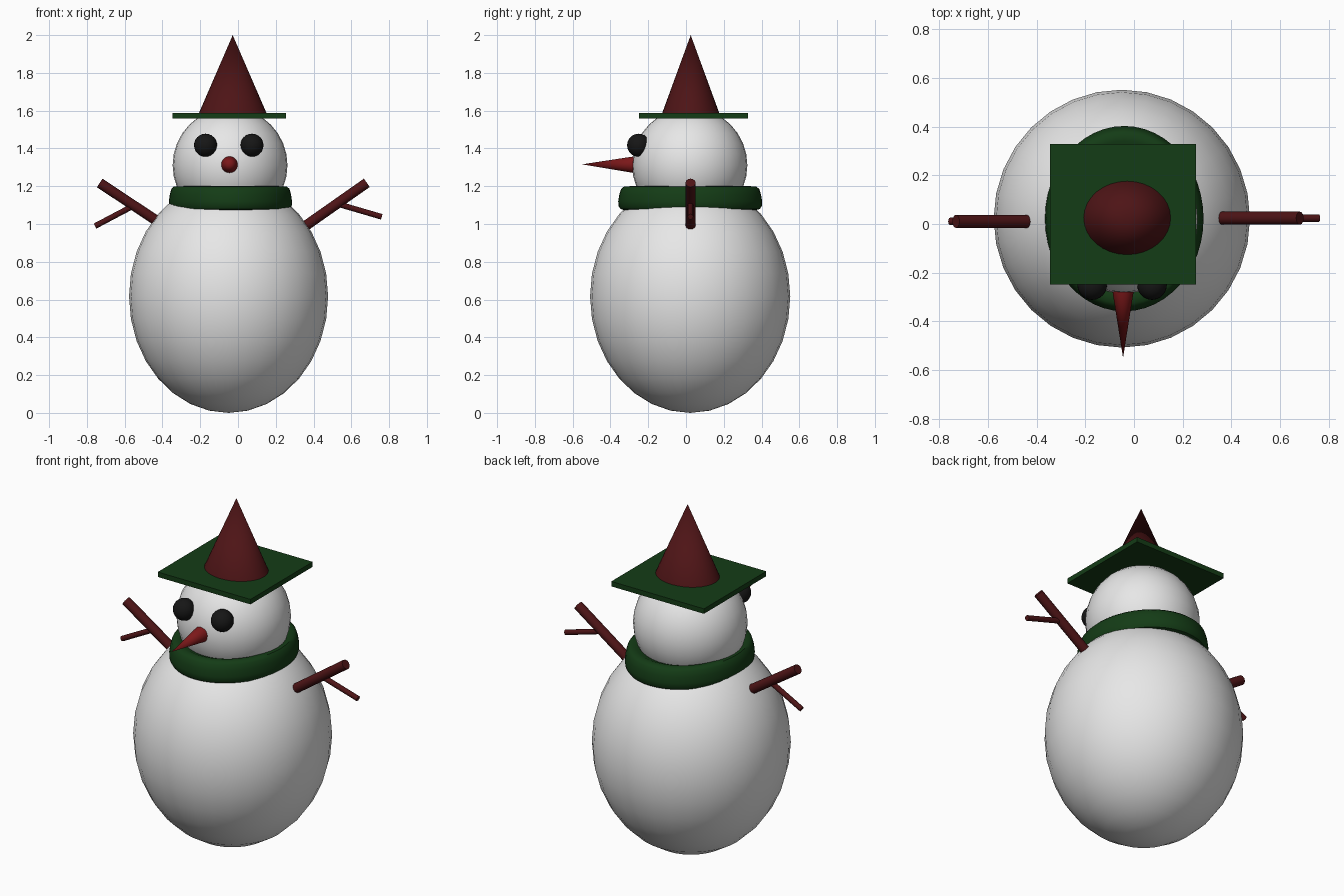
import bpy, bmesh, math
from mathutils import Vector

if "Cube" in bpy.data.objects:
    bpy.data.objects.remove(bpy.data.objects["Cube"])


def material(name, rgb):
    m = bpy.data.materials.new(name)
    m.diffuse_color = (*rgb, 1)
    m.use_nodes = True
    m.node_tree.nodes["Principled BSDF"].inputs["Base Color"].default_value = m.diffuse_color
    return m


SNOW = material("snow white", (0.8, 0.8, 0.8))
GREEN = material("dark green", (0.007, 0.045, 0.008))
MAROON = material("dark maroon", (0.075, 0.007, 0.008))
RED = material("nose red", (0.2, 0.009, 0.01))
BLACK = material("coal black", (0.008, 0.008, 0.008))


def finish(name, mat, smooth=True):
    ob = bpy.context.object
    ob.name = name
    ob.data.materials.append(mat)
    if smooth:
        bpy.ops.object.shade_smooth_by_angle(angle=math.radians(40))
    return ob


def ball(name, mat, centre, radii, segments=32, rings=16):
    bpy.ops.mesh.primitive_uv_sphere_add(segments=segments, ring_count=rings, radius=1, location=centre)
    bpy.context.object.scale = radii
    bpy.ops.object.transform_apply(location=False, rotation=False)
    return finish(name, mat)


def taper(name, mat, start, end, r1, r2=0.0, sides=32, stretch=1.0):
    """Cone or rod between two points; stretch scales its local y width."""
    a, b = Vector(start), Vector(end)
    bpy.ops.mesh.primitive_cone_add(vertices=sides, radius1=r1, radius2=r2, depth=(b - a).length,
                                    location=(a + b) / 2)
    ob = bpy.context.object
    ob.rotation_euler = (b - a).to_track_quat('Z', 'Y').to_euler()
    ob.scale.y = stretch
    bpy.ops.object.transform_apply(location=False)
    return finish(name, mat)


# Snowballs
ball("body", SNOW, (-0.05, 0.022, 0.617), (0.527, 0.53, 0.617))
ball("head", SNOW, (-0.042, 0.02, 1.311), (0.304, 0.305, 0.305))

# Eyes
for side, x in (("left", -0.172), ("right", 0.074)):
    ball(side + "_eye", BLACK, (x, -0.251, 1.417), (0.061, 0.061, 0.061), 24, 12)

# Nose
taper("nose", RED, (-0.045, -0.268, 1.314), (-0.045, -0.55, 1.316), 0.045)

# Hat
bpy.ops.mesh.primitive_cube_add(size=1, location=(-0.046, 0.04, 1.573))
bpy.context.object.scale = (0.6, 0.576, 0.029)
bpy.ops.object.transform_apply(location=False, rotation=False)
finish("hat_brim", GREEN, False)
taper("hat_cone", MAROON, (-0.028, 0.025, 1.58), (-0.028, 0.025, 2.0), 0.182, stretch=0.845)

# Scarf: closed oval ring swept from a rounded band profile
profile = [(0.72, 1.18), (0.84, 1.2), (0.92, 1.198), (0.96, 1.185), (0.985, 1.155),
           (1.0, 1.12), (0.995, 1.095), (0.97, 1.08), (0.9, 1.072), (0.72, 1.08)]
STEPS = 48
bm = bmesh.new()
loops = []
for i in range(STEPS):
    t = 2 * math.pi * i / STEPS
    loops.append([bm.verts.new((-0.04 + 0.326 * r * math.cos(t), 0.022 + 0.381 * r * math.sin(t), z))
                  for r, z in profile])
for i in range(STEPS):
    a, b = loops[i], loops[(i + 1) % STEPS]
    for j in range(len(profile)):
        k = (j + 1) % len(profile)
        bm.faces.new((a[j], a[k], b[k], b[j]))
bmesh.ops.recalc_face_normals(bm, faces=bm.faces)
mesh = bpy.data.meshes.new("scarf")
bm.to_mesh(mesh)
bm.free()
scarf = bpy.data.objects.new("scarf", mesh)
bpy.context.collection.objects.link(scarf)
bpy.ops.object.select_all(action='DESELECT')
scarf.select_set(True)
bpy.context.view_layer.objects.active = scarf
finish("scarf", GREEN)

# Stick arms with a side twig each: (name, y, arm start, arm end, twig start, twig end) in x, z
arms = [("left", 0.011, (-0.40, 0.997), (-0.732, 1.217), (-0.56, 1.093), (-0.757, 0.989)),
        ("right", 0.024, (0.35, 0.985), (0.682, 1.218), (0.535, 1.104), (0.761, 1.038))]
for side, y, *ends in arms:
    s, e, ts, te = [(x, y, z) for x, z in ends]
    taper(side + "_arm", MAROON, s, e, 0.027, 0.027, 12)
    taper(side + "_twig", MAROON, ts, te, 0.015, 0.015, 12)
